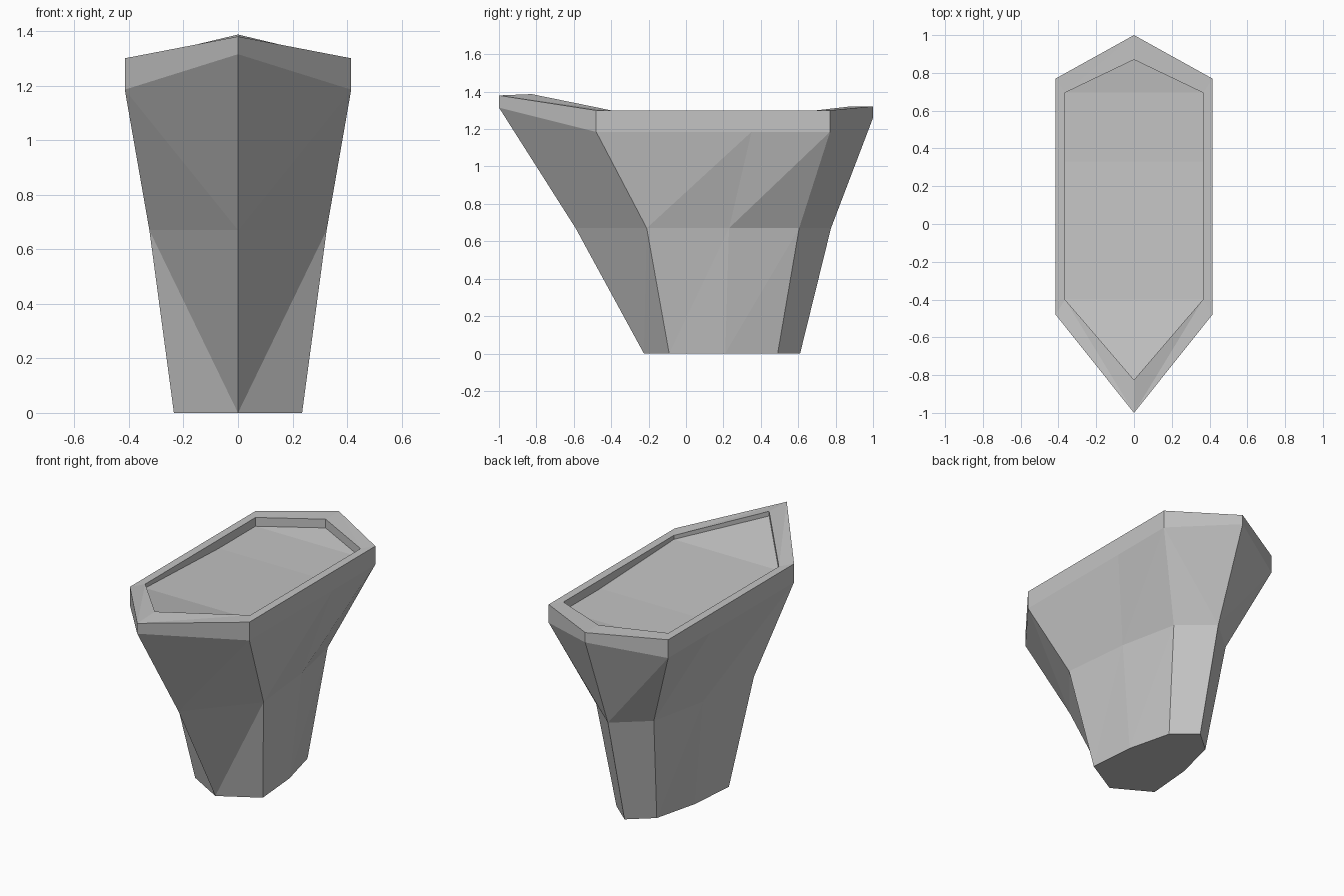
import bpy
import bmesh

cube = bpy.data.objects.get("Cube")
if cube:
    bpy.data.objects.remove(cube)

grey = bpy.data.materials.new("stone grey")
grey.use_nodes = True
colour = (0.55, 0.55, 0.55, 1)
grey.diffuse_color = colour
grey.node_tree.nodes["Principled BSDF"].inputs["Base Color"].default_value = colour

# Half outlines from front tip to back tip, as (x, y, z)
foot = [(0, -.225, 0), (.235, -.09, 0), (.21, .21, 0), (.14, .49, 0), (0, .61, 0)]
waist = [(0, -.59, .67), (.325, -.21, .67), (.28, .23, .67), (.2, .605, .67), (0, .775, .67)]
flare = [(0, -1, 1.315), (.415, -.48, 1.185), (.415, .35, 1.185), (.415, .77, 1.185), (0, 1, 1.26)]
rim_outer = [(0, -1, 1.38), (.415, -.48, 1.3), (.415, .35, 1.3), (.415, .77, 1.3), (0, 1, 1.322)]
rim_inner = [(0, -.825, 1.387), (.365, -.4, 1.3), (.365, .33, 1.3), (.365, .695, 1.3), (0, .87, 1.32)]
recess = [.03, .025, .055, .055, .055]
floor = [(x, y, z - d) for (x, y, z), d in zip(rim_inner, recess)]


def full_ring(bm, half):
    """Mirror a half outline into a closed ring of eight vertices."""
    points = half + [(-x, y, z) for x, y, z in half[-2:0:-1]]
    return [bm.verts.new(p) for p in points]


def bridge(bm, low, high):
    """Join two rings, creasing each end panel towards its lower tip."""
    n = len(low)
    for i in range(n):
        j = (i + 1) % n
        if i in (0, 4):
            bm.faces.new((low[i], high[j], high[i]))
            bm.faces.new((low[i], low[j], high[j]))
        else:
            bm.faces.new((low[i], low[j], high[j]))
            if j in (0, 4):
                bm.faces.ensure_lookup_table()
                bm.faces.remove(bm.faces[-1])
                bm.faces.new((low[i], low[j], high[i]))
                bm.faces.new((low[j], high[j], high[i]))
            else:
                bm.faces.new((low[i], high[j], high[i]))


def make_part(name, halves, cap_bottom=False, cap_top=False):
    bm = bmesh.new()
    rings = [full_ring(bm, h) for h in halves]
    for low, high in zip(rings, rings[1:]):
        bridge(bm, low, high)
    if cap_bottom:
        bm.faces.new(rings[0][::-1])
    if cap_top:
        # Floor in strips running straight across
        r = rings[-1]
        bm.faces.new((r[0], r[1], r[7]))
        bm.faces.new((r[1], r[2], r[6], r[7]))
        bm.faces.new((r[2], r[3], r[5], r[6]))
        bm.faces.new((r[3], r[4], r[5]))
    mesh = bpy.data.meshes.new(name)
    bm.to_mesh(mesh)
    bm.free()
    mesh.materials.append(grey)
    obj = bpy.data.objects.new(name, mesh)
    bpy.context.collection.objects.link(obj)
    return obj


# Tapered pedestal, raised rim and sunken top
make_part("pedestal", [foot, waist, flare], cap_bottom=True)
make_part("rim", [flare, rim_outer, rim_inner])
make_part("sunken_top", [rim_inner, floor], cap_top=True)
